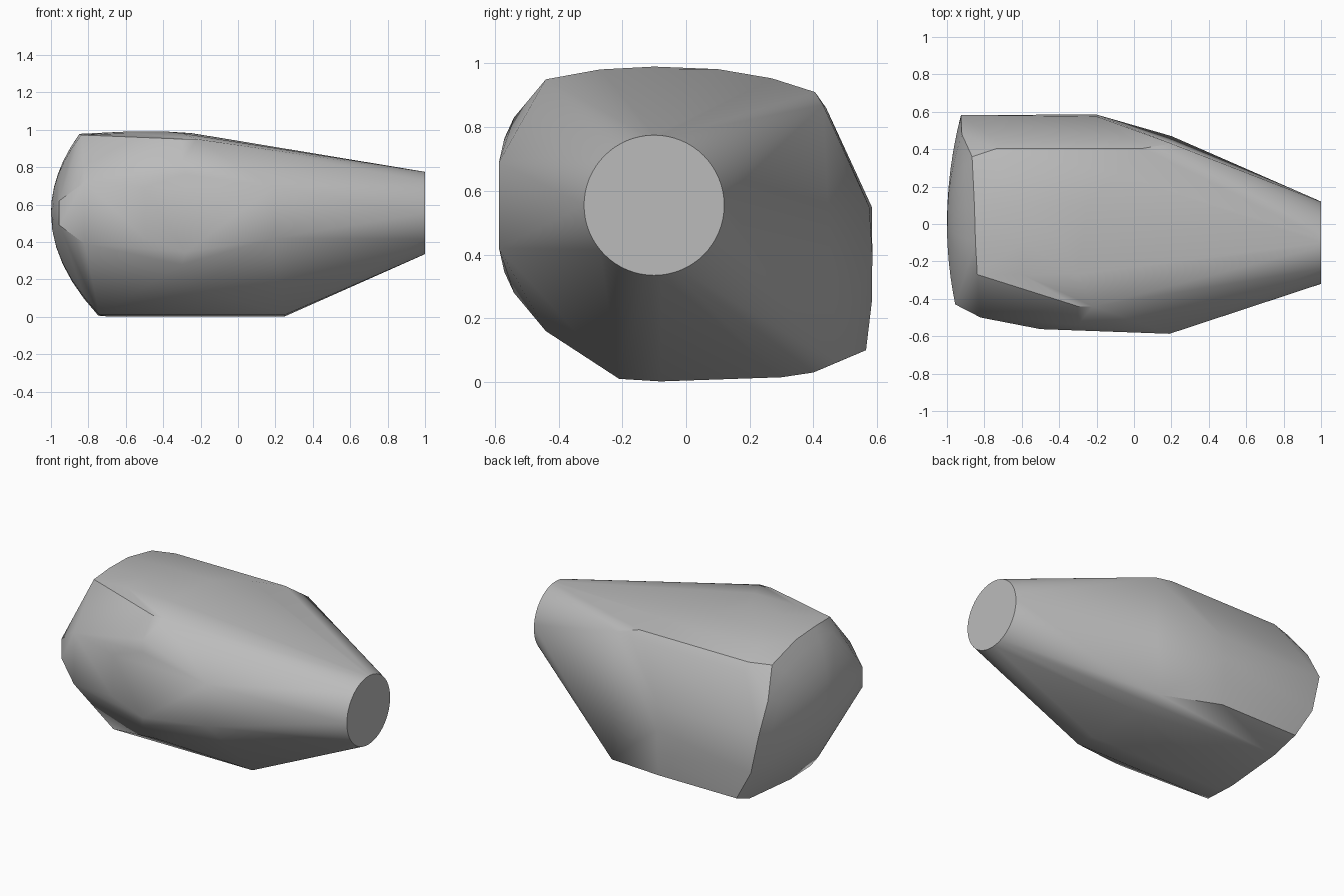
import bpy, bmesh
from math import sin, cos, tau

cube = bpy.data.objects.get("Cube")
if cube:
    bpy.data.objects.remove(cube)

grey = bpy.data.materials.new("plain grey")
grey.use_nodes = True
grey.diffuse_color = (0.5, 0.5, 0.5, 1)
grey.node_tree.nodes["Principled BSDF"].inputs["Base Color"].default_value = grey.diffuse_color

MID = 0.555
points = []


def run(xs, y, z):
    """Points that share one y and z along the body."""
    points.extend((x, y, z) for x in xs)


def run_both(xs, y, dz):
    """The same run above and below the middle height."""
    run(xs, y, MID + dz)
    run(xs, y, MID - dz)


# Round flat tip
SEGMENTS = 64
for i in range(SEGMENTS):
    a = tau * i / SEGMENTS
    points.append((1, -0.1 + 0.22 * cos(a), MID + 0.22 * sin(a)))

# Domed blunt end: rings shrinking from the rim to the centre
rim = [(-0.43, 0.49), (-0.43, 0.62), (-0.27, 0.972), (-0.1, 0.978), (0.1, 0.97),
       (0.36, 0.91), (0.48, 0.74), (0.583, 0.55), (0.583, 0.3), (0.565, 0.1),
       (0.4, 0.03), (0, 0.006), (-0.21, 0.01)]
RINGS = 6
for k in range(RINGS + 1):
    s = k / RINGS
    for y, z in rim:
        y, z = y * s, MID + (z - MID) * s
        points.append((-1 + 0.84 * (z - MID) ** 2 + 0.22 * y * y, y, z))

# Front side with its flat band and rounded shoulders
run_both([0.19], -0.587, 0.135)
run_both([-0.5], -0.562, 0.135)
run_both([-0.82], -0.5, 0.165)
run_both([-0.28], -0.57, 0.21)
run_both([-0.3], -0.54, 0.275)
run_both([-0.3, -0.22], -0.44, 0.395)

# Gently arched top
run([-0.6, -0.3], -0.27, 0.981)
run([-0.6, -0.38], -0.1, 0.99)
run([-0.6, -0.25], 0.1, 0.982)
run([-0.7, -0.1], 0.27, 0.953)
run([-0.73, 0.05], 0.405, 0.91)
run([-0.73, 0], 0.44, 0.86)
run([0.2], 0.43, 0.87)

# Back side
run([-0.2], 0.575, 0.55)
run([-0.2], 0.585, 0.4)
run([-0.2], 0.583, 0.25)
run([-0.2], 0.565, 0.1)
run([0.2], 0.47, 0.06)

# Nearly flat underside
run([0.25], -0.21, 0.01)
run([0.25, -0.7], -0.08, 0.002)
run([0.22], 0.3, 0.015)
run([0.2], 0.4, 0.03)

# Wrap everything in one convex skin
bm = bmesh.new()
for p in points:
    bm.verts.new(p)
bmesh.ops.remove_doubles(bm, verts=bm.verts, dist=0.001)
hull = bmesh.ops.convex_hull(bm, input=bm.verts)
spare = {v for v in hull["geom_interior"] + hull["geom_unused"] if isinstance(v, bmesh.types.BMVert)}
bmesh.ops.delete(bm, geom=list(spare), context="VERTS")
bmesh.ops.dissolve_limit(bm, angle_limit=0.01, verts=bm.verts, edges=bm.edges)
bmesh.ops.recalc_face_normals(bm, faces=bm.faces)
mesh = bpy.data.meshes.new("tapered_body")
bm.to_mesh(mesh)
bm.free()
mesh.materials.append(grey)

body = bpy.data.objects.new("tapered_body", mesh)
bpy.context.collection.objects.link(body)
bpy.ops.object.select_all(action="DESELECT")
body.select_set(True)
bpy.context.view_layer.objects.active = body
bpy.ops.object.shade_smooth_by_angle(angle=0.6)
